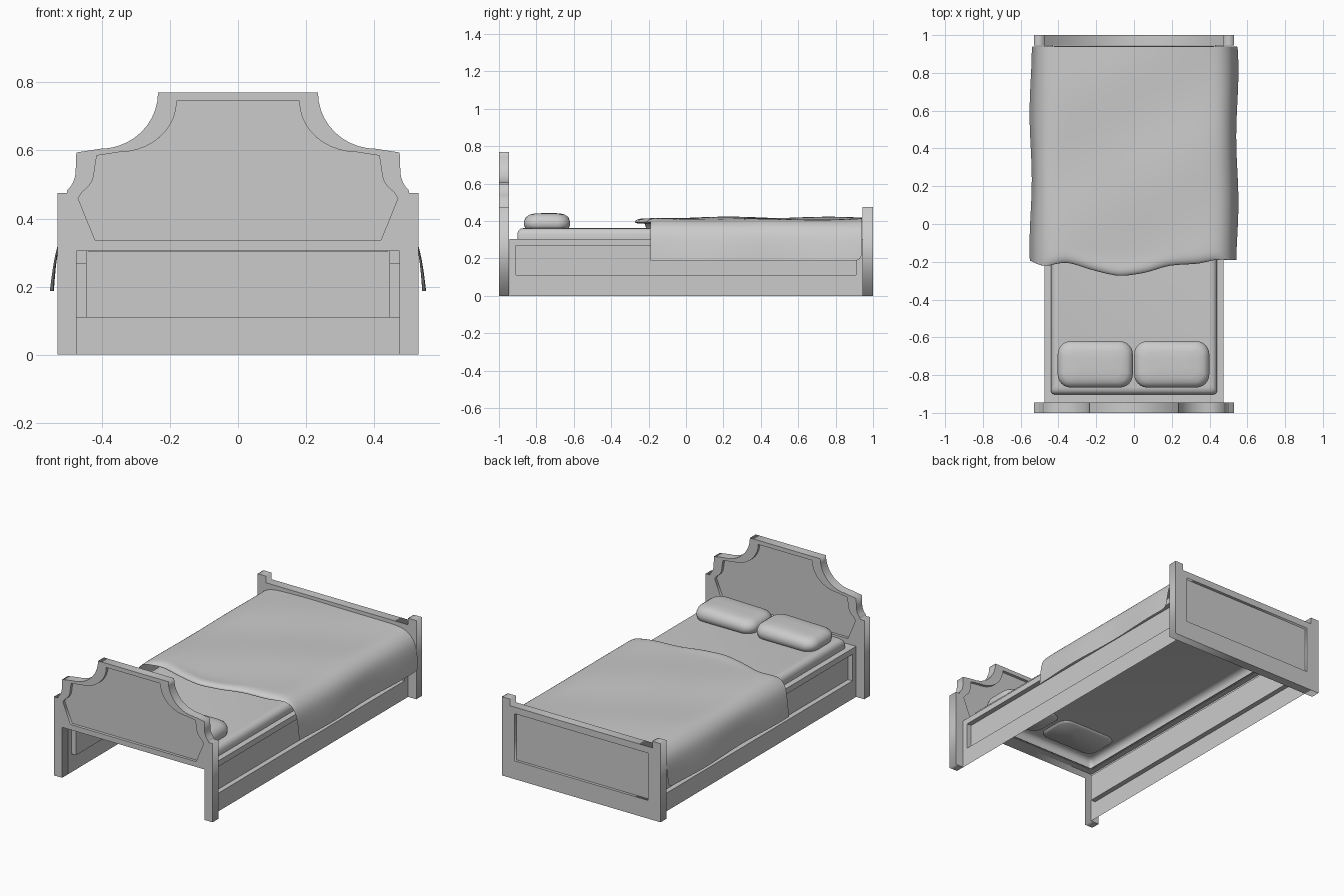
import bpy, bmesh, math

if "Cube" in bpy.data.objects:
    bpy.data.objects.remove(bpy.data.objects["Cube"])


def add_mesh(name, verts, faces, smooth=None):
    me = bpy.data.meshes.new(name)
    me.from_pydata(verts, [], faces)
    bm = bmesh.new()
    bm.from_mesh(me)
    bmesh.ops.recalc_face_normals(bm, faces=bm.faces)
    bm.to_mesh(me)
    bm.free()
    ob = bpy.data.objects.new(name, me)
    bpy.context.collection.objects.link(ob)
    if smooth:
        select(ob)
        bpy.ops.object.shade_smooth_by_angle(angle=math.radians(smooth))
    return ob


def select(ob):
    bpy.ops.object.select_all(action='DESELECT')
    ob.select_set(True)
    bpy.context.view_layer.objects.active = ob


def mirrored(half):
    """Close a right-half (x, z) outline with its mirror image."""
    return half + [(-x, z) for x, z in reversed(half)]


def arc(cx, cz, rx, rz, a0, a1, n=10):
    return [(cx + rx * math.cos(math.radians(a0 + (a1 - a0) * i / n)),
             cz + rz * math.sin(math.radians(a0 + (a1 - a0) * i / n))) for i in range(n + 1)]


def board(name, loops, y, depth):
    """Flat board in the xz plane; further loops become openings."""
    cu = bpy.data.curves.new(name, 'CURVE')
    cu.dimensions, cu.fill_mode, cu.extrude = '2D', 'BOTH', depth / 2
    for loop in loops:
        sp = cu.splines.new('POLY')
        sp.points.add(len(loop) - 1)
        for p, (x, z) in zip(sp.points, loop):
            p.co = (x, z, 0, 1)
        sp.use_cyclic_u = True
    ob = bpy.data.objects.new(name, cu)
    bpy.context.collection.objects.link(ob)
    ob.location.y = y
    ob.rotation_euler.x = math.pi / 2
    select(ob)
    bpy.ops.object.convert(target='MESH')


# Headboard: scalloped frame on two legs, thin inner panel
head = mirrored([(0.475, 0.305), (0.475, 0), (0.53, 0), (0.53, 0.475), (0.503, 0.475)]
                + arc(0.56, 0.54, 0.083, 0.08, 225, 180, 6) + [(0.475, 0.594)]
                + arc(0.405, 0.77, 0.17, 0.165, 270, 180))
head_in = mirrored([(0.42, 0.337), (0.47, 0.46)]
                   + arc(0.505, 0.54, 0.083, 0.075, 235, 180, 6) + [(0.415, 0.585)]
                   + arc(0.35, 0.745, 0.17, 0.15, 270, 180))
board("headboard_frame", [head, head_in], -0.9725, 0.055)
board("headboard_panel", [head_in], -0.9725, 0.02)

# Footboard: low frame with corner posts, thin inner panel
foot = mirrored([(0.53, 0), (0.53, 0.475), (0.475, 0.475), (0.475, 0.435)])
foot_in = mirrored([(0.445, 0.11), (0.445, 0.395)])
board("footboard_frame", [foot, foot_in], 0.9725, 0.055)
board("footboard_panel", [foot_in], 0.9725, 0.02)

# Side rails: thin sheets with a panel pushed inwards and a top ledge
for side, s in (("right", 1), ("left", -1)):
    def rect(x, y, z0, z1):
        return [(s * x, -y, z0), (s * x, y, z0), (s * x, y, z1), (s * x, -y, z1)]
    v = rect(0.475, 0.945, 0, 0.305) + rect(0.475, 0.91, 0.11, 0.27) + rect(0.445, 0.91, 0.11, 0.27)
    v += [(s * 0.43, -0.945, 0.305), (s * 0.43, 0.945, 0.305)]
    f = [(b + i, b + (i + 1) % 4, b + 4 + (i + 1) % 4, b + 4 + i) for b in (0, 4) for i in range(4)]
    add_mesh(side + "_rail", v, f + [(8, 9, 10, 11), (3, 2, 13, 12)])
add_mesh("head_ledge", [(-0.43, -0.945, 0.305), (0.43, -0.945, 0.305),
                        (0.43, -0.895, 0.305), (-0.43, -0.895, 0.305)], [(0, 1, 2, 3)])


def rounded_stack(name, cx, cy, levels, n=6, bottom=False, sag=0.0):
    """Stack of rounded rectangles (half x, half y, corner radius, z) capped on top."""
    verts, faces, m = [], [], 4 * (n + 1)
    for hx, hy, r, z in levels:
        for q, (sx, sy) in enumerate(((1, 1), (-1, 1), (-1, -1), (1, -1))):
            for px, py in arc(sx * (hx - r), sy * (hy - r), r, r, 90 * q, 90 * q + 90, n):
                wave = sag * math.sin(11 * px + 7 * py) if z > 0.41 else 0
                verts.append((cx + px, cy + py, z + wave))
    for k in range(len(levels) - 1):
        for i in range(m):
            j = (i + 1) % m
            faces.append((k * m + i, k * m + j, (k + 1) * m + j, (k + 1) * m + i))
    faces.append(tuple(range((len(levels) - 1) * m, len(levels) * m)))
    if bottom:
        faces.append(tuple(reversed(range(m))))
    return add_mesh(name, verts, faces, 50)


# Mattress: open underneath, softly rounded top edge
rounded_stack("mattress", 0, 0.02, [(0.44, 0.922, 0.02, 0.303), (0.44, 0.922, 0.02, 0.33),
                                    (0.435, 0.917, 0.02, 0.347), (0.422, 0.904, 0.02, 0.359),
                                    (0.405, 0.887, 0.02, 0.362)], 3)

# Pillows
for side, cx in (("left", -0.205), ("right", 0.2)):
    rounded_stack(side + "_pillow", cx, -0.743,
                  [(0.18, 0.105, 0.06, 0.352), (0.192, 0.117, 0.065, 0.362), (0.199, 0.123, 0.07, 0.38),
                   (0.199, 0.123, 0.07, 0.397), (0.19, 0.114, 0.065, 0.418), (0.17, 0.094, 0.055, 0.432),
                   (0.14, 0.068, 0.045, 0.438), (0.08, 0.03, 0.02, 0.44)], bottom=True, sag=0.003)

# Blanket: draped cross-section swept lengthwise, with a wavy front edge
half = [(0.08, 0.42), (0.17, 0.42), (0.26, 0.419), (0.35, 0.418), (0.42, 0.414), (0.47, 0.4),
        (0.51, 0.365), (0.53, 0.32), (0.541, 0.25), (0.547, 0.187)]
section = [(-x, z) for x, z in reversed(half)] + [(0, 0.42)] + half
edge = [(-0.55, -0.195), (-0.47, -0.235), (-0.35, -0.215), (-0.2, -0.27), (-0.07, -0.297),
        (0.06, -0.275), (0.2, -0.232), (0.35, -0.228), (0.44, -0.2), (0.55, -0.19)]


def front_y(x):
    for (x0, y0), (x1, y1) in zip(edge, edge[1:]):
        if x <= x1:
            t = (x - x0) / (x1 - x0)
            return y0 + (y1 - y0) * t * t * (3 - 2 * t)
    return edge[-1][1]


verts, faces, cols = [], [], len(section)
rows = [(0.08, -0.034), (0.0, -0.034), (0.035, -0.003)] + [(0.08 + 0.07 * i, 0) for i in range(17)]
for r, (d, dz) in enumerate(rows):
    for x, z in section:
        top = min(1, max(0, (0.5 - abs(x)) / 0.12))
        fy = front_y(x)
        y = fy + (0.94 - fy) * d / 1.2
        if r == 0:
            y = fy + 0.08 * top
        wave = 0.004 * (math.sin(7 * x + 4 * y) + math.sin(9 * y - 5 * x) - 1) * top
        sway = 0.006 * math.sin(9 * y + x) * (1 - top) * (0.42 - z) / 0.23
        verts.append((x + sway, y, z + dz * top + (wave if r > 2 else 0)))
for r in range(len(rows) - 1):
    for c in range(cols - 1):
        a = r * cols + c
        faces.append((a, a + 1, a + cols + 1, a + cols))
blanket = add_mesh("blanket", verts, faces, 80)
sub = blanket.modifiers.new("soften", 'SUBSURF')
sub.levels = sub.render_levels = 2
